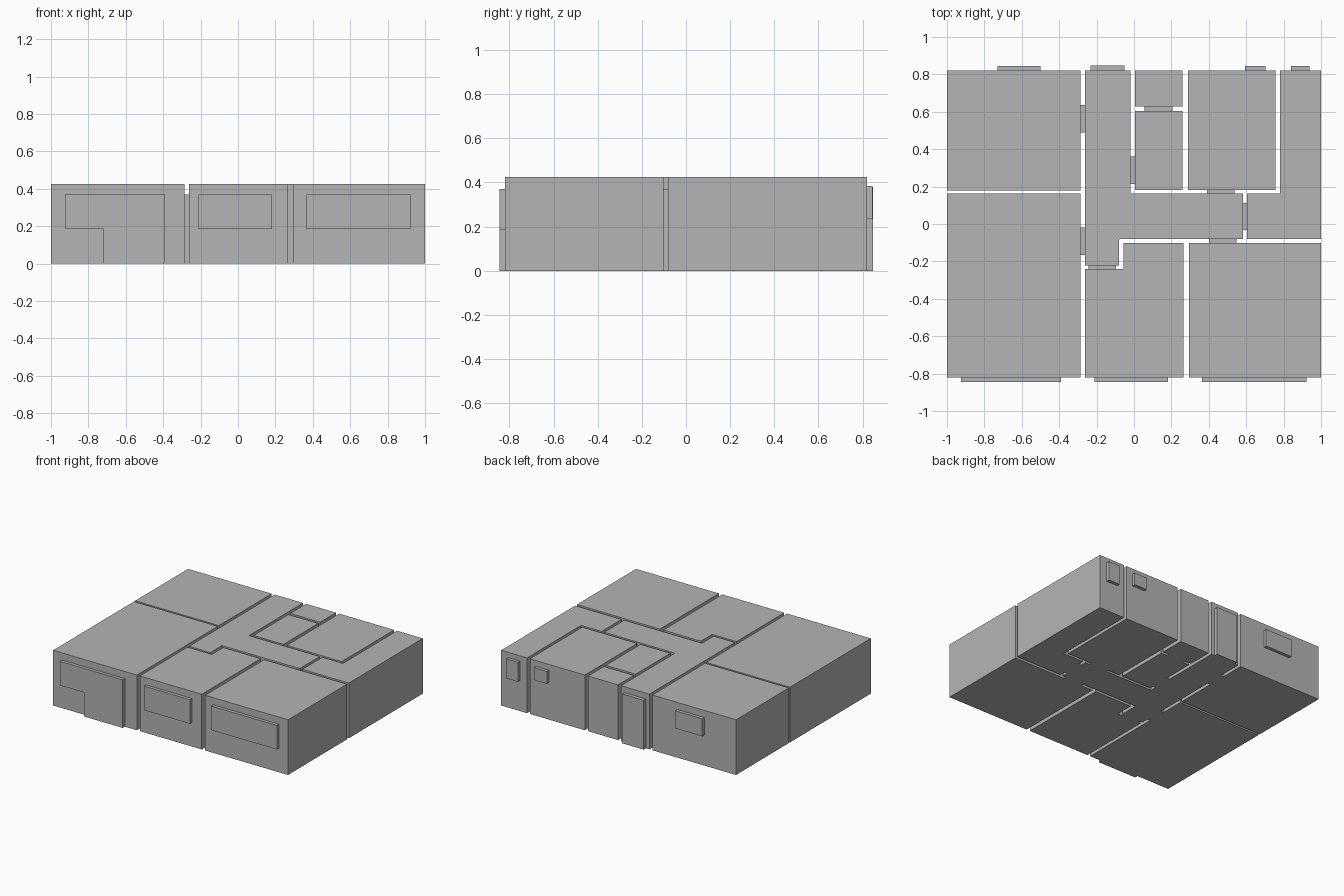
import bpy
import bmesh

if "Cube" in bpy.data.objects:
    bpy.data.objects.remove(bpy.data.objects["Cube"])

H = 0.425       # room height
DOOR = 0.37     # door and window head height

grey = bpy.data.materials.new("plain grey")
grey.diffuse_color = (0.46, 0.46, 0.46, 1)
grey.use_nodes = True
grey.node_tree.nodes["Principled BSDF"].inputs["Base Color"].default_value = grey.diffuse_color


def prism(name, outline, direction):
    """Solid from a flat 3D outline pushed along a direction."""
    bm = bmesh.new()
    face = bm.faces.new([bm.verts.new(p) for p in outline])
    ret = bmesh.ops.extrude_face_region(bm, geom=[face], use_keep_orig=True)
    moved = [g for g in ret["geom"] if isinstance(g, bmesh.types.BMVert)]
    bmesh.ops.translate(bm, verts=moved, vec=direction)
    bmesh.ops.recalc_face_normals(bm, faces=bm.faces)
    mesh = bpy.data.meshes.new(name)
    bm.to_mesh(mesh)
    bm.free()
    mesh.materials.append(grey)
    obj = bpy.data.objects.new(name, mesh)
    bpy.context.collection.objects.link(obj)
    return obj


def plan(name, points, height=H):
    return prism(name, [(x, y, 0) for x, y in points], (0, 0, height))


def rect(x0, x1, y0, y1):
    return [(x0, y0), (x1, y0), (x1, y1), (x0, y1)]


def facade(name, points, y, depth):
    return prism(name, [(x, y, z) for x, z in points], (0, depth, 0))


# Rectangular rooms
plan("living_room", rect(-1, -0.287, -0.82, 0.163))
plan("back_left_bedroom", rect(-1, -0.287, 0.178, 0.82))
plan("small_bathroom", rect(0.005, 0.26, 0.628, 0.82))
plan("large_bathroom", rect(0.005, 0.26, 0.182, 0.605))
plan("back_right_bedroom", rect(0.288, 0.756, 0.182, 0.82))
plan("front_right_bedroom", rect(0.294, 1, -0.82, -0.102))

# Bent rooms
plan("hallway", [(-0.262, 0.82), (-0.262, -0.222), (-0.08, -0.222), (-0.08, -0.08),
                 (0.582, -0.08), (0.582, 0.163), (-0.02, 0.163), (-0.02, 0.82)])
plan("right_utility_room", [(0.605, -0.08), (1, -0.08), (1, 0.82), (0.78, 0.82),
                            (0.78, 0.163), (0.605, 0.163)])
plan("front_middle_room", [(-0.262, -0.82), (0.265, -0.82), (0.265, -0.102),
                           (-0.055, -0.102), (-0.055, -0.24), (-0.262, -0.24)])

# Interior doorways bridging the wall gaps
doors = [
    ("back_left_bedroom_door", -0.287, -0.262, 0.49, 0.637),
    ("living_room_door", -0.287, -0.262, -0.166, -0.02),
    ("large_bathroom_door", -0.02, 0.005, 0.213, 0.36),
    ("small_bathroom_door", 0.057, 0.205, 0.605, 0.63),
    ("back_right_bedroom_door", 0.39, 0.536, 0.163, 0.182),
    ("utility_room_door", 0.582, 0.605, -0.033, 0.113),
    ("front_right_bedroom_door", 0.4, 0.547, -0.102, -0.08),
    ("front_middle_room_door", -0.242, -0.095, -0.24, -0.222),
]
for name, *box in doors:
    plan(name, rect(*box), DOOR)

# Front windows, the left one joined to a terrace door
facade("terrace_door_window", [(-0.925, DOOR), (-0.925, 0.185), (-0.72, 0.185),
                               (-0.72, 0), (-0.39, 0), (-0.39, DOOR)], -0.82, -0.025)
facade("front_middle_window", rect(-0.21, 0.183, 0.185, DOOR), -0.82, -0.025)
facade("front_right_window", rect(0.363, 0.922, 0.185, DOOR), -0.82, -0.025)

# Back windows and entrance door
facade("back_left_window", rect(-0.73, -0.5, 0.235, DOOR), 0.82, 0.025)
facade("entrance_door", rect(-0.233, -0.05, 0, DOOR + 0.01), 0.82, 0.027)
facade("back_right_window", rect(0.594, 0.703, 0.285, DOOR + 0.01), 0.82, 0.025)
facade("utility_window", rect(0.84, 0.938, 0.235, DOOR + 0.015), 0.82, 0.025)
